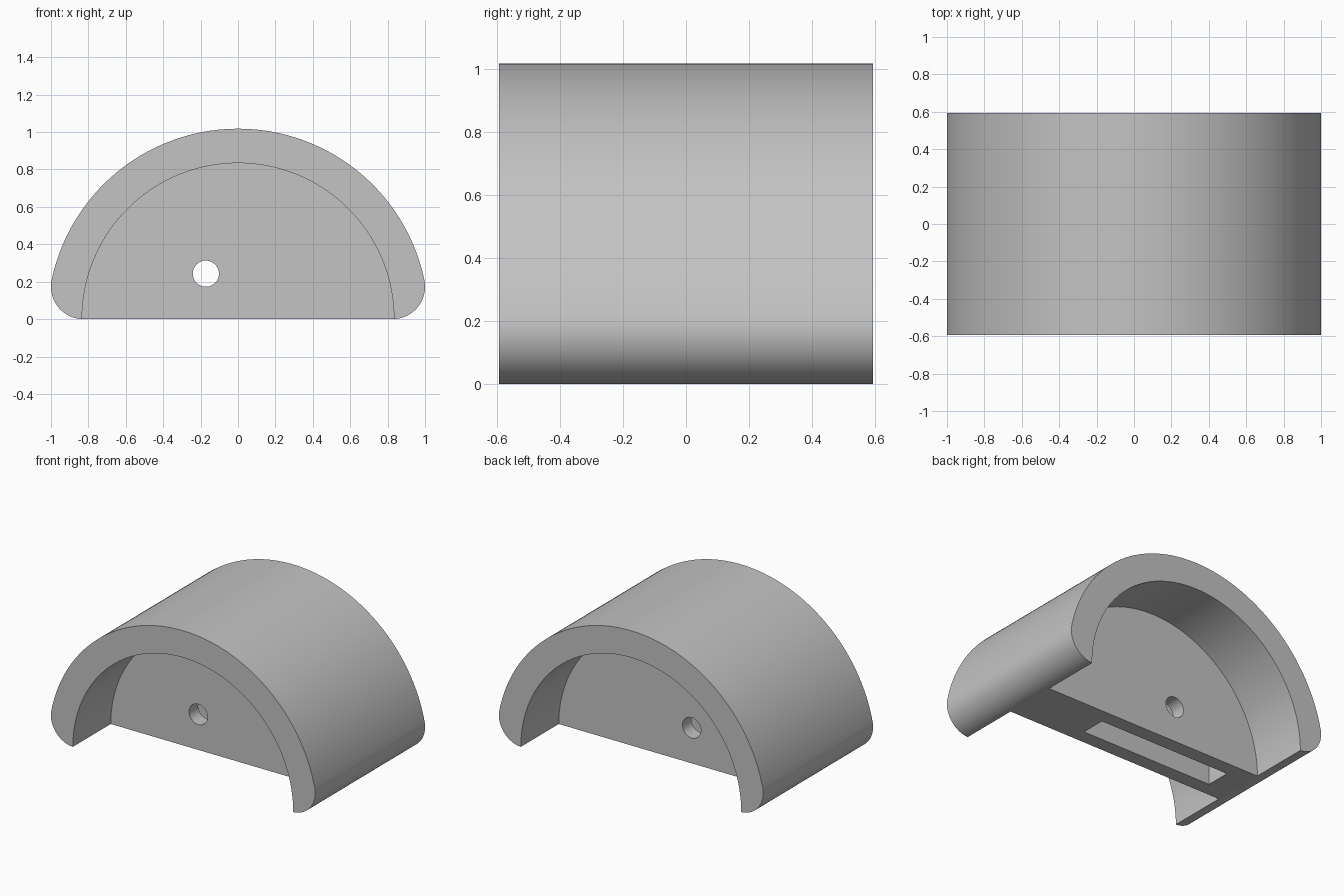
import bpy, bmesh
from math import sin, cos, pi, atan2, radians

if "Cube" in bpy.data.objects:
    bpy.data.objects.remove(bpy.data.objects["Cube"], do_unlink=True)

HALF_LEN = 0.594      # half depth along y
OUTER_R, INNER_R = 1.018, 0.834
FILLET = 0.1734       # rounding of the lower outer edges
WALL = 0.184          # half thickness of the middle wall
HOLE_X, HOLE_Z, HOLE_R = -0.172, 0.243, 0.07
SLOT_W, SLOT_D, SLOT_H = 1.0, 0.17, 0.48

grey = bpy.data.materials.new("plain grey")
grey.use_nodes = True
colour = (0.55, 0.55, 0.55, 1)
grey.diffuse_color = colour
grey.node_tree.nodes["Principled BSDF"].inputs["Base Color"].default_value = colour


def arc(cx, cz, r, a0, a1, n):
    return [(cx + r * cos(a0 + (a1 - a0) * i / n), cz + r * sin(a0 + (a1 - a0) * i / n))
            for i in range(n + 1)]


def prism(name, outline, y0, y1):
    """Extrude an x-z outline from y0 to y1."""
    bm = bmesh.new()
    face = bm.faces.new([bm.verts.new((x, y0, z)) for x, z in outline])
    new = bmesh.ops.extrude_face_region(bm, geom=[face])["geom"]
    moved = [v for v in new if isinstance(v, bmesh.types.BMVert)]
    bmesh.ops.translate(bm, verts=moved, vec=(0, y1 - y0, 0))
    bmesh.ops.recalc_face_normals(bm, faces=bm.faces)
    mesh = bpy.data.meshes.new(name)
    bm.to_mesh(mesh)
    bm.free()
    mesh.materials.append(grey)
    obj = bpy.data.objects.new(name, mesh)
    bpy.context.collection.objects.link(obj)
    return obj


def circle(cx, cz, r, n):
    return arc(cx, cz, r, 0, 2 * pi, n)[:-1]


# Half-round body with rounded lower edges
fx = 1 - FILLET
tangent = atan2(FILLET, fx)
right_edge = arc(fx, FILLET, FILLET, -pi / 2, tangent, 24)
dome = arc(0, 0, OUTER_R, tangent, pi - tangent, 96)[1:-1]
left_edge = [(-x, z) for x, z in reversed(right_edge)]
body = prism("arched_housing", right_edge + dome + left_edge, -HALF_LEN, HALF_LEN)

# Cutters: front and back pockets, bolt hole, slot in the underside of the wall
x0, x1, y = HOLE_X - SLOT_W / 2, HOLE_X + SLOT_W / 2, SLOT_D / 2
cutters = [
    prism("front_pocket", circle(0, 0, INNER_R, 160), -1, -WALL),
    prism("back_pocket", circle(0, 0, INNER_R, 160), WALL, 1),
    prism("bolt_hole", circle(HOLE_X, HOLE_Z, HOLE_R, 40), -0.4, 0.4),
    prism("bottom_slot", [(x0, -0.1), (x1, -0.1), (x1, SLOT_H), (x0, SLOT_H)], -y, y),
]

bpy.ops.object.select_all(action="DESELECT")
bpy.context.view_layer.objects.active = body
body.select_set(True)
for cutter in cutters:
    cutter.hide_render = True
    mod = body.modifiers.new(cutter.name, "BOOLEAN")
    mod.operation = "DIFFERENCE"
    mod.solver = "EXACT"
    mod.object = cutter
    bpy.ops.object.modifier_apply(modifier=mod.name)
    bpy.data.objects.remove(cutter, do_unlink=True)

bpy.ops.object.shade_smooth_by_angle(angle=radians(30))
